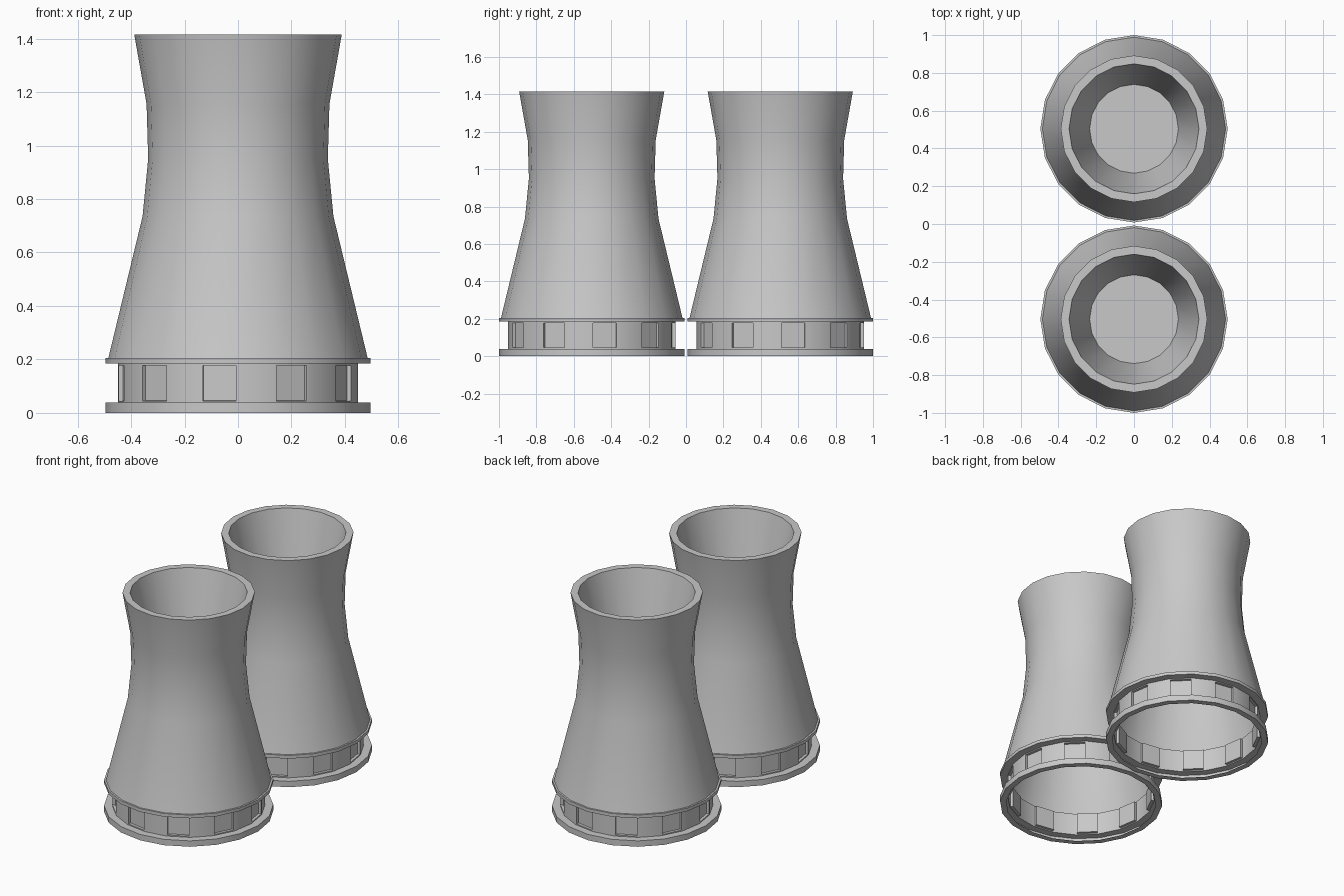
import bpy, bmesh, math

SIDES = 20

old = bpy.data.objects.get("Cube")
if old:
    bpy.data.objects.remove(old, do_unlink=True)

# Single concrete colour
concrete = bpy.data.materials.new("concrete_grey")
concrete.use_nodes = True
GREY = (0.58, 0.58, 0.58, 1)
concrete.diffuse_color = GREY
concrete.node_tree.nodes["Principled BSDF"].inputs["Base Color"].default_value = GREY


def ring(bm, r, z):
    step = 2 * math.pi / SIDES
    return [bm.verts.new((r * math.cos(i * step), r * math.sin(i * step), z))
            for i in range(SIDES)]


def lathe(bm, profile):
    """Revolve (radius, height) points; returns the rings of vertices."""
    rings = [ring(bm, r, z) for r, z in profile]
    for a, b in zip(rings, rings[1:]):
        for i in range(SIDES):
            j = (i + 1) % SIDES
            bm.faces.new((a[i], a[j], b[j], b[i]))
    bm.normal_update()
    return rings


def finish(bm, name, y):
    mesh = bpy.data.meshes.new(name)
    bm.to_mesh(mesh)
    bm.free()
    mesh.materials.append(concrete)
    obj = bpy.data.objects.new(name, mesh)
    bpy.context.collection.objects.link(obj)
    obj.location.y = y
    bpy.ops.object.select_all(action='DESELECT')
    obj.select_set(True)
    bpy.context.view_layer.objects.active = obj
    bpy.ops.object.shade_smooth_by_angle(angle=math.radians(30))


def base_ring(name, y):
    bm = bmesh.new()
    lathe(bm, [(0.458, 0), (0.496, 0), (0.496, 0.038), (0.448, 0.038)])
    finish(bm, name, y)


def vent_wall(name, y):
    """Thin wall with a recessed opening in every second side."""
    bm = bmesh.new()
    lathe(bm, [(0.448, 0.038), (0.448, 0.184)])
    vents = list(bm.faces)[::2]
    bmesh.ops.inset_individual(bm, faces=vents, thickness=0.01)
    bm.normal_update()
    bmesh.ops.inset_individual(bm, faces=vents, thickness=0.0005, depth=-0.017)
    finish(bm, name, y)


def tower_shell(name, y):
    """Flange, waisted outer skin, rim and the closed funnel inside."""
    flange = [(0.448, 0.184), (0.496, 0.184), (0.496, 0.205), (0.485, 0.205)]
    skin = [(0.357, 0.735), (0.336, 0.95), (0.342, 1.155), (0.388, 1.415)]
    funnel = [(0.344, 1.415), (0.235, 0.95)]
    bm = bmesh.new()
    rings = lathe(bm, flange + skin + funnel)
    bm.faces.new(rings[-1])
    finish(bm, name, y)


for side, y in (("front", -0.504), ("back", 0.504)):
    base_ring(side + "_base_ring", y)
    vent_wall(side + "_vent_wall", y)
    tower_shell(side + "_tower_shell", y)
